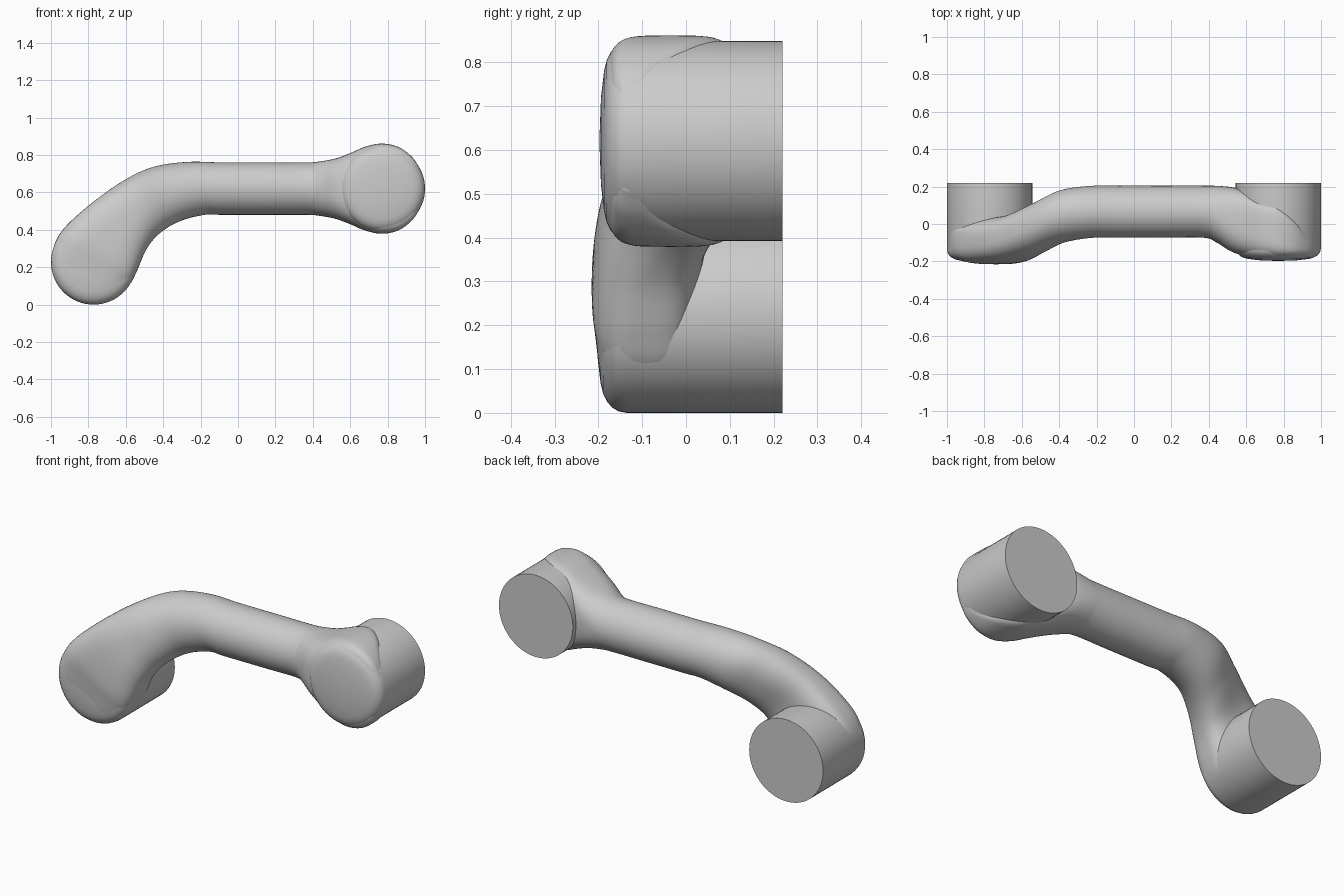
import bpy, bmesh, math
from mathutils import Vector

if "Cube" in bpy.data.objects:
    bpy.data.objects.remove(bpy.data.objects["Cube"])

SIDES = 64
AXIS_Z = 0.62  # height of the straight bar


def finish(bm, name, angle):
    bmesh.ops.recalc_face_normals(bm, faces=bm.faces)
    mesh = bpy.data.meshes.new(name)
    bm.to_mesh(mesh)
    bm.free()
    obj = bpy.data.objects.new(name, mesh)
    bpy.context.collection.objects.link(obj)
    bpy.ops.object.select_all(action='DESELECT')
    obj.select_set(True)
    bpy.context.view_layer.objects.active = obj
    bpy.ops.object.shade_smooth_by_angle(angle=math.radians(angle))
    return obj


def skin(rings, name, angle=35):
    bm = bmesh.new()
    loops = [[bm.verts.new(p) for p in ring] for ring in rings]
    for a, b in zip(loops, loops[1:]):
        for i in range(len(a)):
            j = (i + 1) % len(a)
            bm.faces.new((a[i], a[j], b[j], b[i]))
    bm.faces.new(loops[0])
    bm.faces.new(loops[-1])
    return finish(bm, name, angle)


def foot(name, x, z, front):
    # round mounting post with a softly domed, rounded front
    profile = [(0.02, 0), (0.10, 0.003), (0.16, 0.010), (0.185, 0.016), (0.203, 0.025),
               (0.216, 0.037), (0.224, 0.05), (0.228, 0.07)]
    pts = [(r, front + d) for r, d in profile] + [(0.228, 0.22)]
    rings = [[(x + r * math.cos(2 * math.pi * i / SIDES), y,
               z + r * math.sin(2 * math.pi * i / SIDES)) for i in range(SIDES)]
             for r, y in pts]
    return skin(rings, name)


def section(s):
    # rounded cross-section between an upper and a lower edge point
    tx, tz, bx, bz, y0, y1, n = s
    ring = []
    for i in range(SIDES):
        a = 2 * math.pi * i / SIDES
        c, d = math.cos(a), math.sin(a)
        u = math.copysign(abs(c) ** (2 / n), c)
        v = math.copysign(abs(d) ** (2 / n), d)
        ring.append(Vector(((tx + bx) / 2 + v * (tx - bx) / 2,
                            (y0 + y1) / 2 + u * (y1 - y0) / 2,
                            (tz + bz) / 2 + v * (tz - bz) / 2)))
    return ring


def spline(keys, steps=7):
    out = []
    last = len(keys) - 1
    for i in range(last):
        p0, p1, p2, p3 = (keys[min(max(i + k, 0), last)] for k in (-1, 0, 1, 2))
        for k in range(steps):
            t = k / steps
            out.append([0.5 * (2 * b + (c - a) * t + (2 * a - 5 * b + 4 * c - d) * t * t
                               + (3 * b - a - 3 * c + d) * t ** 3)
                        for a, b, c, d in zip(p0, p1, p2, p3)])
    return out + [list(keys[-1])]


# bent end: top x, z, bottom x, z, front y, back y, squareness
bend = [(-0.965, 0.13, -0.80, 0.015, -0.17, -0.09, 3),
        (-0.992, 0.22, -0.66, 0.034, -0.195, -0.04, 3.5),
        (-0.98, 0.325, -0.58, 0.107, -0.208, 0.025, 3.5),
        (-0.915, 0.425, -0.54, 0.18, -0.215, 0.034, 3.2),
        (-0.76, 0.56, -0.49, 0.295, -0.198, 0.05, 2.7),
        (-0.60, 0.67, -0.42, 0.38, -0.155, 0.115, 2.3),
        (-0.45, 0.737, -0.315, 0.444, -0.10, 0.182, 2.1),
        (-0.27, 0.763, -0.18, 0.48, -0.074, 0.204, 2)]

# straight bar and flared end: x, half height, front y, back y, squareness
straight = [(-0.08, 0.14, -0.073, 0.205, 2), (0.15, 0.14, -0.073, 0.205, 2),
            (0.37, 0.14, -0.073, 0.205, 2), (0.44, 0.146, -0.098, 0.204, 2.2),
            (0.52, 0.161, -0.147, 0.197, 2.7), (0.60, 0.19, -0.173, 0.178, 3.3),
            (0.68, 0.224, -0.184, 0.15, 4), (0.77, 0.241, -0.186, 0.115, 5),
            (0.86, 0.222, -0.182, 0.035, 5), (0.93, 0.170, -0.175, -0.055, 4),
            (0.97, 0.112, -0.155, -0.095, 4)]
keys = bend + [(x, AXIS_Z + h, x, AXIS_Z - h, y0, y1, n) for x, h, y0, y1, n in straight]

skin([section(s) for s in spline(keys)], "handle_arm", 40)
foot("left_post", -0.772, 0.228, -0.205)
foot("right_post", 0.772, AXIS_Z, -0.197)
